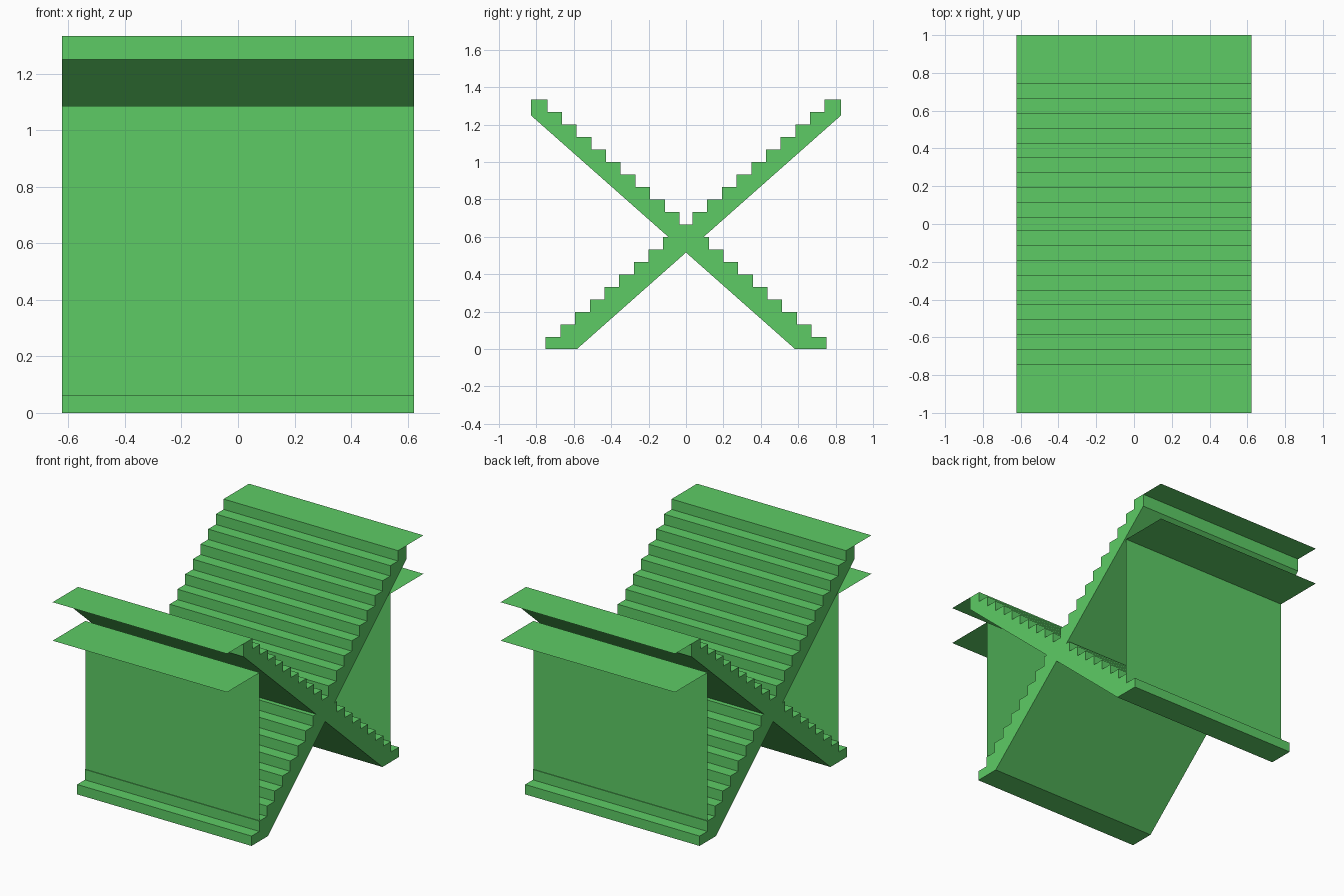
import bpy, bmesh

if "Cube" in bpy.data.objects:
    bpy.data.objects.remove(bpy.data.objects["Cube"])

W = 0.622            # half width
TOP = 1.334          # top landing height
FLOOR = 1.086        # lower landing height
WALL_Y = 0.667       # wall distance from centre

green = bpy.data.materials.new("leaf green")
green.diffuse_color = (0.11, 0.60, 0.13, 1)
green.use_nodes = True
green.node_tree.nodes["Principled BSDF"].inputs["Base Color"].default_value = green.diffuse_color


def finish(name, bm):
    me = bpy.data.meshes.new(name)
    bm.to_mesh(me)
    bm.free()
    me.materials.append(green)
    ob = bpy.data.objects.new(name, me)
    bpy.context.collection.objects.link(ob)
    return ob


def riser(i):
    return -0.75 + 0.0785 * i


def tread(i):
    return 0.0636 + 0.06686 * i if i >= 0 else 0.0


# Half outline of the crossed stairs (y >= 0), from the top notch clockwise
half = []
for i in range(10, 20):                      # upper flight
    half += [(riser(i), tread(i - 1)), (riser(i), tread(i))]
half += [(0.83, TOP), (0.83, 1.25)]          # blunt upper end
half.append(((tread(8) - 0.516) / 0.8843, tread(8)))   # underside meets lower flight
for i in range(8, -1, -1):                   # lower flight
    half += [(-riser(i), tread(i)), (-riser(i), tread(i - 1))]
half.append((0.583, 0.0))
outline = half + [(0.0, 0.516)] + [(-y, z) for y, z in reversed(half)]

# Crossed stairs: extrude the mirrored outline across x
bm = bmesh.new()
face = bm.faces.new([bm.verts.new((-W, y, z)) for y, z in outline])
ext = bmesh.ops.extrude_face_region(bm, geom=[face])
bmesh.ops.translate(bm, vec=(2 * W, 0, 0),
                    verts=[v for v in ext["geom"] if isinstance(v, bmesh.types.BMVert)])
bmesh.ops.recalc_face_normals(bm, faces=bm.faces)
finish("crossed_stairs", bm)


def sheet(name, a, b):
    """Thin sheet spanning the full width between two (y, z) points."""
    bm = bmesh.new()
    bm.faces.new([bm.verts.new(p) for p in
                  ((-W, *a), (W, *a), (W, *b), (-W, *b))])
    finish(name, bm)


# Landings and walls at the front and back
for side, s in (("front", -1), ("back", 1)):
    lo, hi = sorted((s * 1.0, s * 0.83))
    sheet(side + "_upper_landing", (lo, TOP), (hi, TOP))
    lo, hi = sorted((s * 1.0, s * WALL_Y))
    sheet(side + "_lower_landing", (lo, FLOOR), (hi, FLOOR))
    z0, z1 = (tread(1), FLOOR) if s < 0 else (FLOOR, tread(1))
    sheet(side + "_wall", (s * WALL_Y, z0), (s * WALL_Y, z1))
